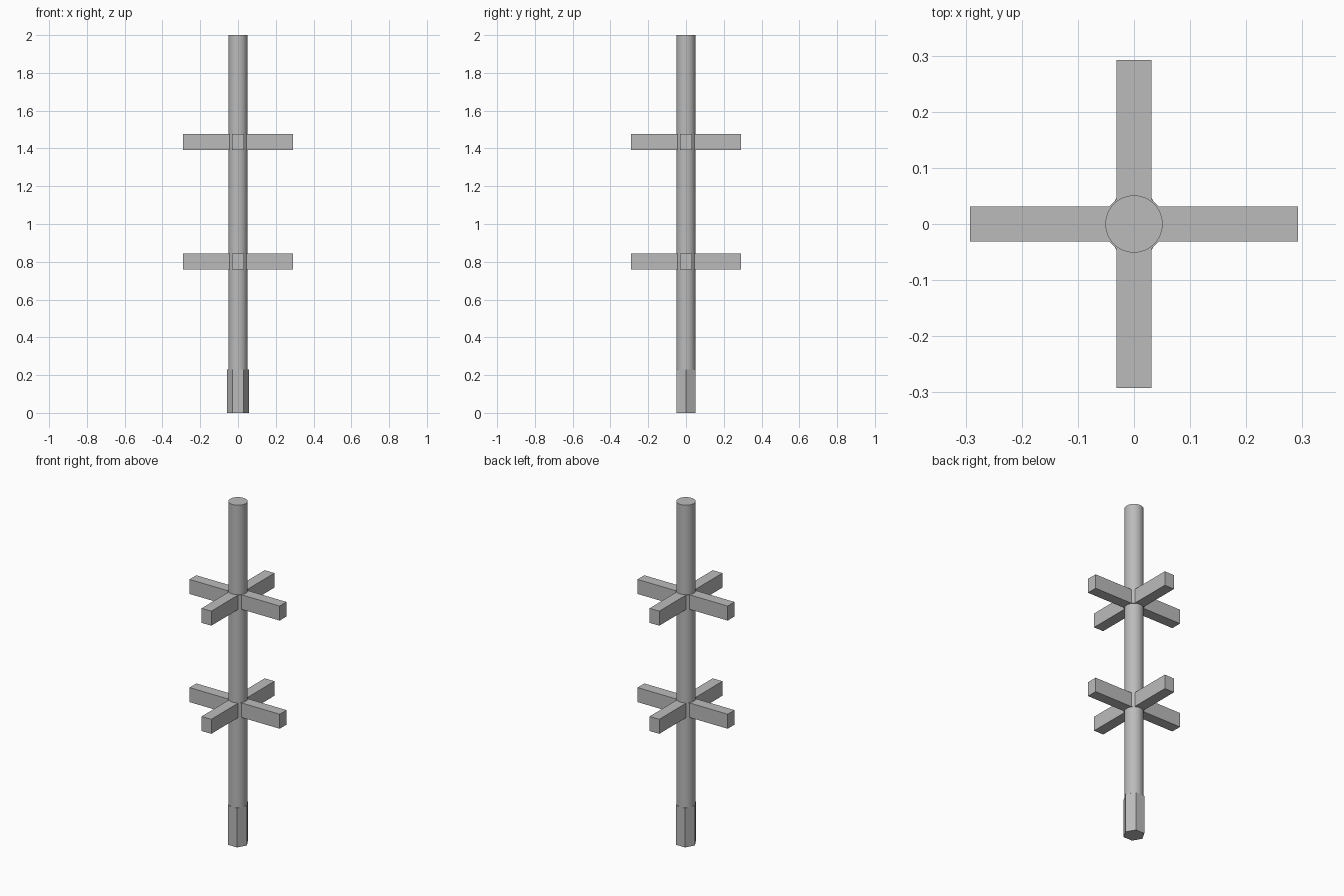
import bpy, bmesh, math

cube = bpy.data.objects.get("Cube")
if cube:
    bpy.data.objects.remove(cube, do_unlink=True)

# Plain grey metal
metal = bpy.data.materials.new("grey_metal")
metal.use_nodes = True
grey = (0.5, 0.5, 0.5, 1)
metal.diffuse_color = grey
metal.node_tree.nodes["Principled BSDF"].inputs["Base Color"].default_value = grey


def prism(name, outline, z0, z1):
    """Extrude a flat outline from z0 up to z1."""
    bm = bmesh.new()
    base = bm.faces.new([bm.verts.new((x, y, z0)) for x, y in outline])
    top = bmesh.ops.extrude_face_region(bm, geom=[base], use_keep_orig=True)
    for v in top["geom"]:
        if isinstance(v, bmesh.types.BMVert):
            v.co.z = z1
    bmesh.ops.recalc_face_normals(bm, faces=bm.faces)
    mesh = bpy.data.meshes.new(name)
    bm.to_mesh(mesh)
    bm.free()
    mesh.materials.append(metal)
    obj = bpy.data.objects.new(name, mesh)
    bpy.context.collection.objects.link(obj)
    return obj


def ring(radius, sides):
    steps = [math.tau * i / sides for i in range(sides)]
    return [(radius * math.cos(a), radius * math.sin(a)) for a in steps]


# Hexagonal drive end, corners pointing sideways
prism("hex_shank", ring(0.058, 6), 0, 0.23)

# Round shaft
shaft = prism("shaft", ring(0.051, 64), 0.23, 2)
bpy.ops.object.select_all(action="DESELECT")
shaft.select_set(True)
bpy.context.view_layer.objects.active = shaft
bpy.ops.object.shade_smooth_by_angle(angle=math.radians(30))

# Four-armed crosses with chamfered inner corners
reach, half, root = 0.292, 0.0315, 0.044
cross = []
for c, s in ((1, 0), (0, 1), (-1, 0), (0, -1)):
    for x, y in ((root, -half), (reach, -half), (reach, half), (root, half)):
        cross.append((c * x - s * y, s * x + c * y))
for name, z in (("lower_cross", 0.758), ("upper_cross", 1.391)):
    prism(name, cross, z, z + 0.085)
